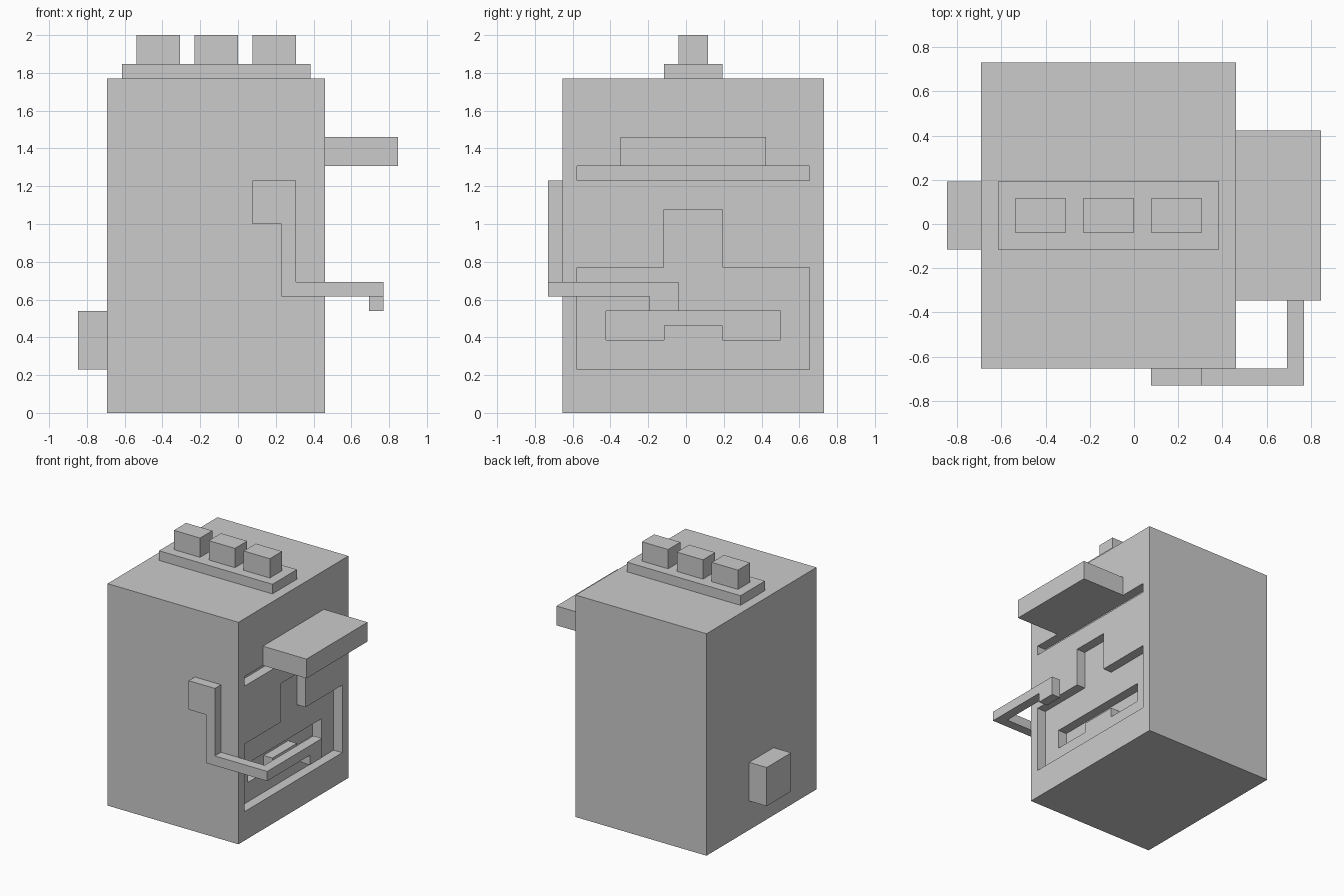
import bpy
import bmesh
from mathutils import Vector

if "Cube" in bpy.data.objects:
    bpy.data.objects.remove(bpy.data.objects["Cube"])

U = 2 / 26  # one grid cell: every part sits on a 26-cell-high grid


def prism(name, outline, axis, lo, hi):
    """Extrude a flat outline along 'x' (outline is y,z) or 'y' (outline is x,z)."""
    def place(a, b, d):
        return Vector((d, a, b) if axis == 'x' else (a, d, b)) * U
    bm = bmesh.new()
    face = bm.faces.new([bm.verts.new(place(a, b, lo)) for a, b in outline])
    ext = bmesh.ops.extrude_face_region(bm, geom=[face])
    moved = [v for v in ext['geom'] if isinstance(v, bmesh.types.BMVert)]
    bmesh.ops.translate(bm, verts=moved, vec=place(0, 0, hi - lo))
    bmesh.ops.recalc_face_normals(bm, faces=bm.faces)
    mesh = bpy.data.meshes.new(name)
    bm.to_mesh(mesh)
    bm.free()
    obj = bpy.data.objects.new(name, mesh)
    bpy.context.collection.objects.link(obj)
    return obj


def box(name, x, y, z):
    return prism(name, [(y[0], z[0]), (y[1], z[0]), (y[1], z[1]), (y[0], z[1])], 'x', *x)


def carve(target, cutter):
    cutter.hide_render = True
    mod = target.modifiers.new(cutter.name, 'BOOLEAN')
    mod.operation = 'DIFFERENCE'
    mod.solver = 'EXACT'
    mod.object = cutter
    bpy.context.view_layer.objects.active = target
    bpy.ops.object.modifier_apply(modifier=mod.name)
    bpy.data.objects.remove(cutter)


# Main housing
body = box("body", (-9, 6), (-8.5, 9.5), (0, 23))

# Recesses in the right face: slot under the shelf, T-shaped bay, deeper tray pocket
carve(body, box("slot_cutter", (5, 7), (-7.5, 8.5), (16, 17)))
carve(body, prism("bay_cutter", [(-7.5, 3), (8.5, 3), (8.5, 10), (2.5, 10), (2.5, 14),
                                 (-1.5, 14), (-1.5, 10), (-7.5, 10)], 'x', 5, 7))
carve(body, prism("pocket_cutter", [(-5.5, 5), (-1.5, 5), (-1.5, 6), (2.5, 6), (2.5, 5),
                                    (6.5, 5), (6.5, 7), (-5.5, 7)], 'x', 4, 7))

# Top plate with three buttons
box("button_plate", (-8, 5), (-1.5, 2.5), (23, 24))
for i in range(3):
    x = -7 + 4 * i
    box(f"button_{i + 1}", (x, x + 3), (-0.5, 1.5), (24, 26))

# Overhanging shelf on the right and small box on the left
box("shelf", (6, 11), (-4.5, 5.5), (17, 19))
box("side_box", (-11, -9), (-1.5, 2.5), (3, 7))

# Pipe: runs down the front, then along the right side to a spout
prism("front_pipe", [(1, 13), (3, 13), (3, 8), (10, 8), (10, 9), (4, 9), (4, 16), (1, 16)],
      'y', -9.5, -8.5)
prism("spout_arm", [(-8.5, 8), (-2.5, 8), (-2.5, 7), (-0.5, 7), (-0.5, 9), (-8.5, 9)],
      'x', 9, 10)
